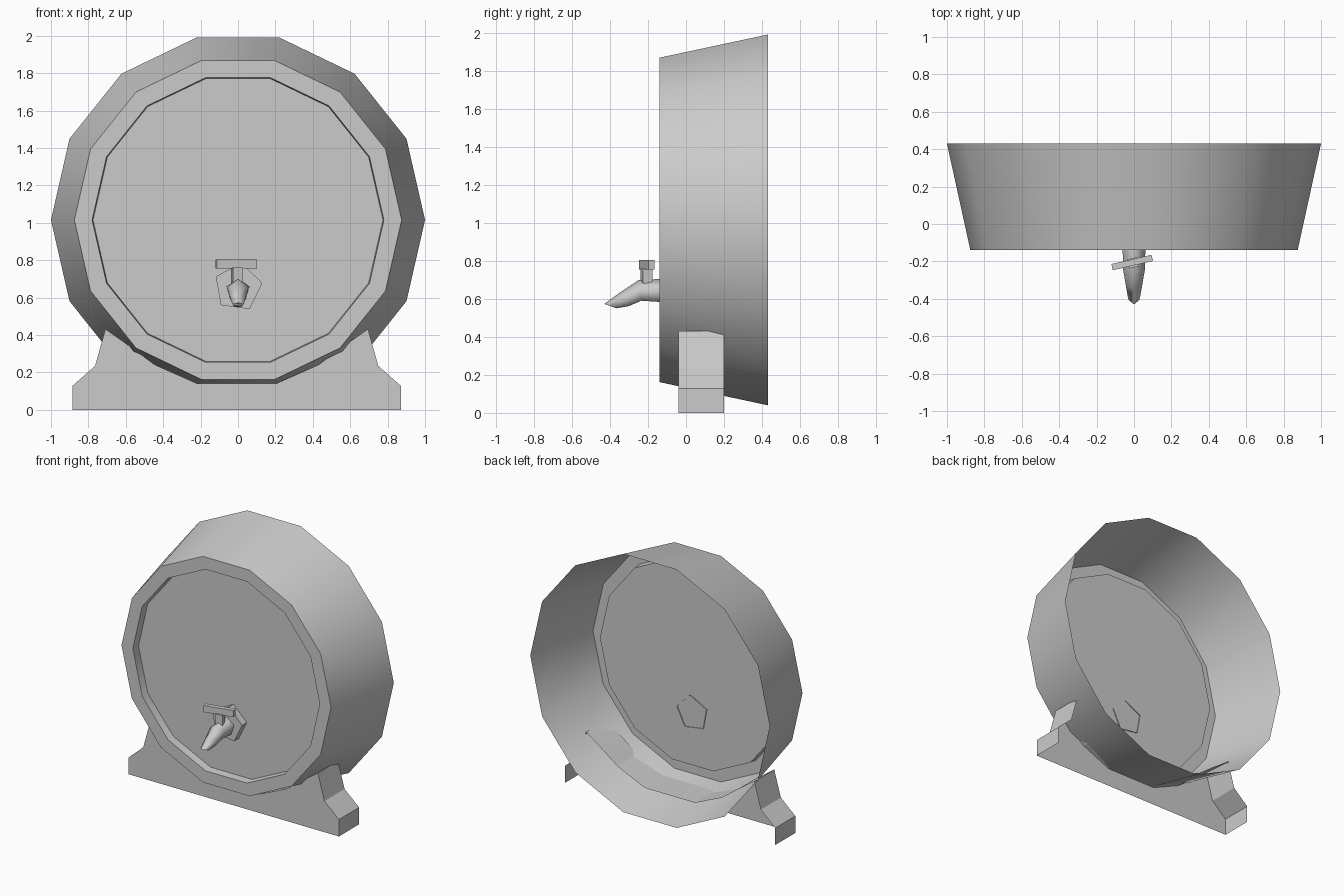
import bpy, math
from mathutils import Vector

if "Cube" in bpy.data.objects:
    bpy.data.objects.remove(bpy.data.objects["Cube"])

TAU = 2 * math.pi


def loft(name, rings, closed=True, smooth_angle=None):
    """Skin rings of points ordered back to front, capping only the front one."""
    n = len(rings[0])
    verts = [p for ring in rings for p in ring]
    faces = []
    for k in range(len(rings) - 1):
        for i in range(n if closed else n - 1):
            j = (i + 1) % n
            faces.append((k * n + i, k * n + j, (k + 1) * n + j, (k + 1) * n + i))
    faces.append(tuple((len(rings) - 1) * n + i for i in range(n)))
    mesh = bpy.data.meshes.new(name)
    mesh.from_pydata(verts, [], faces)
    obj = bpy.data.objects.new(name, mesh)
    bpy.context.collection.objects.link(obj)
    if smooth_angle:
        bpy.ops.object.select_all(action='DESELECT')
        bpy.context.view_layer.objects.active = obj
        obj.select_set(True)
        bpy.ops.object.shade_smooth_by_angle(angle=math.radians(smooth_angle))
    return obj


def circle(r, y, zc, n, start=0.0):
    return [(r * math.cos(start + TAU * i / n), y, zc + r * math.sin(start + TAU * i / n))
            for i in range(n)]


def pipe_ring(top, bottom, half_width):
    """Five-sided section, corner up, spanning two (y, z) points."""
    pts = []
    for i in range(5):
        a = math.pi / 2 + TAU * i / 5
        t = (math.sin(a) + 0.809) / 1.809
        pts.append((half_width * math.cos(a) / 0.951,
                    bottom[0] + t * (top[0] - bottom[0]),
                    bottom[1] + t * (top[1] - bottom[1])))
    return pts


def box(name, size, location, turn):
    bpy.ops.mesh.primitive_cube_add(size=1, location=location, rotation=(0, 0, turn))
    obj = bpy.context.object
    obj.name = name
    obj.scale = size
    return obj


# Half barrel: open back, front rim and recessed lid
barrel = [(1.0, 0.43), (0.875, -0.14), (0.78, -0.14), (0.775, -0.08)]
loft("barrel", [circle(r, y, 1.015, 14) for r, y in barrel], smooth_angle=30)

# Cradle: front plate with a strip round its top and sides, open behind and below
side = [(0.878, 0), (0.878, 0.128), (0.757, 0.235), (0.702, 0.432),
        (0.55, 0.325), (0.44, 0.242), (0.21, 0.14)]
outline = side + [(-x, z) for x, z in reversed(side)]
loft("cradle", [[(x - 0.007, y, z) for x, z in outline] for y in (0.2, -0.04)], closed=False)

# Tap mounting plate
loft("tap_plate", [circle(0.132, y, 0.655, 5, math.radians(10)) for y in (-0.074, -0.135)])

# Tap spout
loft("tap_spout", [
    pipe_ring((-0.13, 0.705), (-0.13, 0.583), 0.061),
    pipe_ring((-0.25, 0.698), (-0.235, 0.59), 0.058),
    pipe_ring((-0.345, 0.635), (-0.30, 0.562), 0.044),
    pipe_ring((-0.43, 0.573), (-0.365, 0.55), 0.03),
], smooth_angle=75)

# Tap handle
turn = math.radians(13)
box("tap_stem", (0.055, 0.05, 0.10), (-0.005, -0.208, 0.71), turn)
box("tap_handle", (0.22, 0.034, 0.05), (-0.01, -0.206, 0.78), turn)
